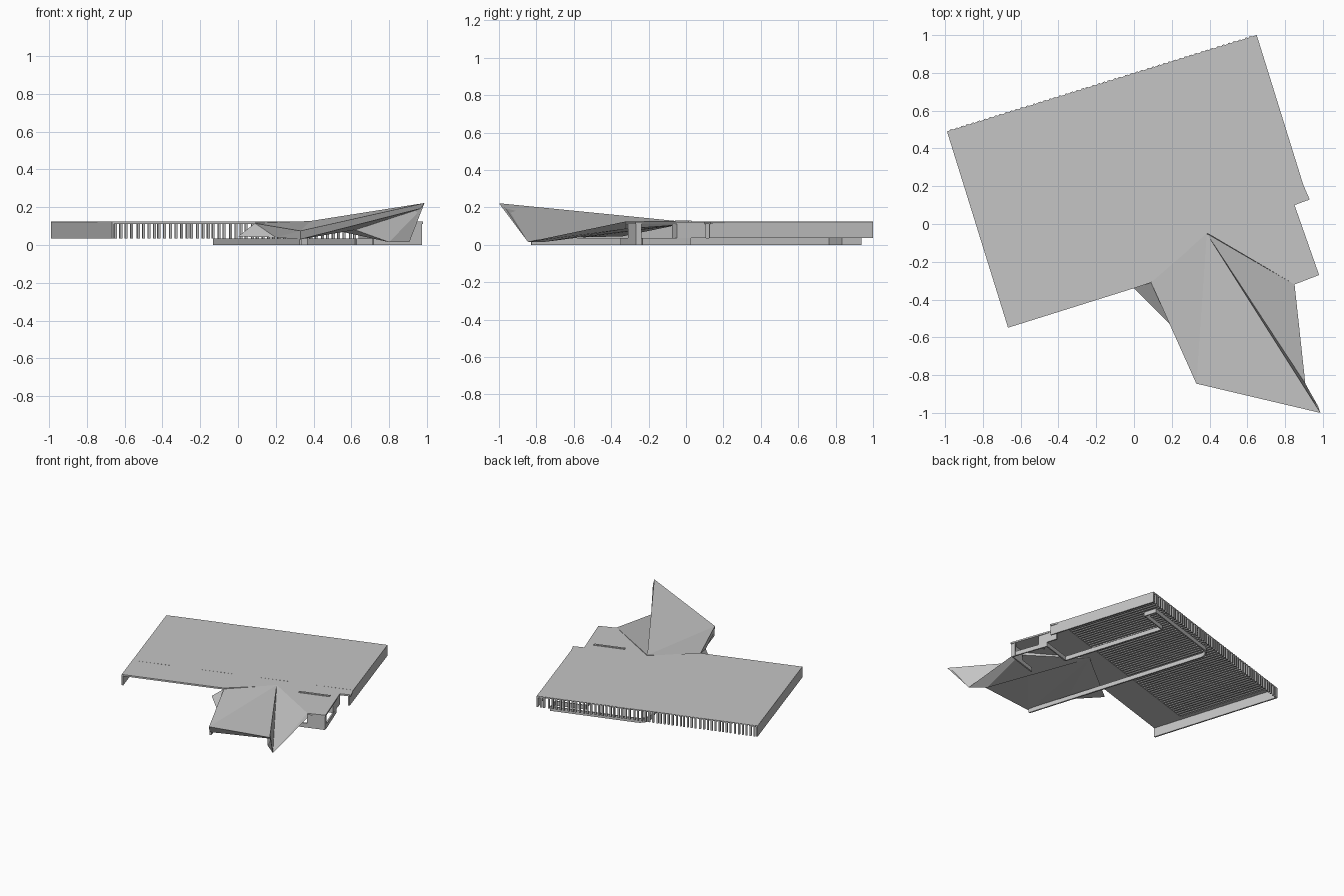
import bpy, bmesh, math, random
from mathutils import Vector

if "Cube" in bpy.data.objects:
    bpy.data.objects.remove(bpy.data.objects["Cube"])

# One concrete grey for the whole building
TONE = (0.56, 0.56, 0.56, 1)
grey = bpy.data.materials.new("light_grey")
grey.use_nodes = True
grey.diffuse_color = TONE
grey.node_tree.nodes["Principled BSDF"].inputs["Base Color"].default_value = TONE

WIDTH, DEPTH = 1.717, 1.088     # hall size along its own turned axes
PANEL = 0.83                    # depth of the corrugated roof field
FLOOR, EAVE, TOP = 0.035, 0.11, 0.123
RIBS, LEFT, RIGHT = 56, 0.05, 1.66
random.seed(4)


def place(s, t, z=0.0):
    """Hall coordinates (along back edge, towards front) to world."""
    return Vector((-0.99 + 0.955 * s + 0.297 * t, 0.49 + 0.297 * s - 0.955 * t, z))


def finish(name, bm):
    bmesh.ops.recalc_face_normals(bm, faces=bm.faces)
    mesh = bpy.data.meshes.new(name)
    bm.to_mesh(mesh)
    bm.free()
    mesh.materials.append(grey)
    obj = bpy.data.objects.new(name, mesh)
    bpy.context.collection.objects.link(obj)
    return obj


def thicken(obj, thick, offset):
    mod = obj.modifiers.new("thickness", "SOLIDIFY")
    mod.thickness, mod.offset = thick, offset


def add_prism(bm, outline, z0, z1):
    face = bm.faces.new([bm.verts.new((p[0], p[1], z0)) for p in outline])
    out = bmesh.ops.extrude_face_region(bm, geom=[face])
    for v in out["geom"]:
        if isinstance(v, bmesh.types.BMVert):
            v.co.z = z1


def add_box(bm, s0, s1, t0, t1, z0, z1):
    add_prism(bm, [place(s0, t0), place(s1, t0), place(s1, t1), place(s0, t1)], z0, z1)


def box(name, *size):
    bm = bmesh.new()
    add_box(bm, *size)
    return finish(name, bm)


def add_strip(bm, lower, upper):
    rows = [[bm.verts.new(p) for p in line] for line in (lower, upper)]
    for i in range(len(lower) - 1):
        bm.faces.new((rows[0][i], rows[0][i + 1], rows[1][i + 1], rows[1][i]))


def path_wall(name, path, z0, z1, thick=0.012):
    """Wall of constant thickness following a path in hall coordinates."""
    bm = bmesh.new()
    add_strip(bm, [place(*p, z0) for p in path], [place(*p, z1) for p in path])
    thicken(finish(name, bm), thick, 0)


# Roof sheet with a very shallow ripple
bm = bmesh.new()
ripple = [(WIDTH * i / (2 * RIBS), TOP + (0.001 if i % 2 else -0.0002)) for i in range(2 * RIBS + 1)]
add_strip(bm, [place(s, 0, z) for s, z in ripple], [place(s, PANEL, z) for s, z in ripple])
thicken(finish("roof_sheet", bm), 0.003, -1)

# Ribs on the underside of the roof
bm = bmesh.new()
pitch = (RIGHT - LEFT) / RIBS
for i in range(RIBS):
    s = LEFT + i * pitch
    add_box(bm, s, s + pitch * 0.55, 0, PANEL, 0.113, 0.121)
finish("roof_ribs", bm)

# Edge beams and the flat front part of the roof
box("left_roof_beam", 0, LEFT, 0, PANEL, EAVE, 0.121)
box("right_roof_beam", RIGHT, WIDTH, 0, PANEL, EAVE, 0.121)
bm = bmesh.new()
front = [place(0, PANEL), place(WIDTH, PANEL), (0.93, 0.13), (0.85, 0.10), (0.98, -0.27),
         (0.85, -0.32), (0.39, -0.05), (0.09, -0.31), (0, -0.34), place(0, DEPTH)]
add_prism(bm, front, EAVE, TOP)
finish("front_roof", bm)

# Slim rooflight curb
box("rooflight_curb", 1.345, 1.585, 0.975, 0.993, TOP, TOP + 0.006)

# End walls
box("left_wall", 0, 0.012, 0, DEPTH, FLOOR, TOP - 0.002)
box("right_wall", WIDTH - 0.012, WIDTH, 0, 0.915, FLOOR, TOP - 0.002)
path_wall("entrance_wall", [(1.635, 0.912), (1.635, 1.07), (1.56, 1.07)], FLOOR, TOP - 0.005)
path_wall("corner_wall", [(1.51, 1.302), (1.645, 1.302), (1.645, 1.275)], 0, TOP - 0.002)

# Row of slightly uneven fins on the back edge
bm = bmesh.new()
for i in range(RIBS):
    s = 0.016 + (i + 0.3 * random.random()) * (WIDTH - 0.03) / RIBS
    add_box(bm, s, s + 0.013, -0.004, 0.01, FLOOR, 0.122)
finish("back_fins", bm)

# Low base walls, rounded at the back corner
radius = 0.08
arc = [(0.87 + radius * (1 - math.cos(a)), 0.04 + radius * (1 - math.sin(a)))
       for a in (math.radians(15 * k) for k in range(7))]
path_wall("outer_base_wall", [(0.87, 1.65)] + arc + [(1.62, 0.04), (1.62, 0.14), (1.38, 0.14),
          (1.38, 1.0)], 0, FLOOR)
path_wall("side_base_wall", [(1.38, 1.0), (1.635, 1.0), (1.645, 1.27)], 0, FLOOR)
path_wall("front_base_wall", [(1.51, 1.302), (1.38, 1.302)], 0, FLOOR)

# Folded entrance canopy with a pointed prow
verts = {
    "ridge": (0.385, -0.05, 0.127), "eave": (0.09, -0.31, 0.115),
    "corner": (0.33, -0.845, 0.075), "tip": (0.987, -1.0, 0.222),
    "foot": (0, -0.34, 0.045), "bend": (0.2, -0.54, 0.04),
    "corner_low": (0.33, -0.84, 0.03), "tip_low": (0.975, -0.965, 0.195),
    "keel": (0.907, -0.845, 0.015), "ridge_low": (0.39, -0.05, 0.105),
    "side": (0.85, -0.32, 0.125), "side_low": (0.85, -0.32, 0.085),
    "keel_in": (0.8, -0.76, 0.015), "mid": (0.62, -0.5, 0.08),
}
faces = [
    "ridge eave corner", "ridge corner tip", "corner corner_low tip_low tip",
    "eave foot bend", "eave bend corner", "corner bend corner_low",
    "corner_low tip_low mid", "corner_low mid ridge_low", "corner_low ridge_low bend",
    "bend ridge_low foot", "foot ridge_low eave", "ridge tip keel",
    "tip tip_low keel", "tip_low keel_in keel", "ridge keel side",
    "keel keel_in side_low side", "ridge_low keel_in side_low",
    "tip_low mid keel_in", "mid ridge_low keel_in",
    "ridge side side_low ridge_low", "ridge ridge_low eave",
]
bm = bmesh.new()
made = {name: bm.verts.new(co) for name, co in verts.items()}
for f in faces:
    bm.faces.new([made[n] for n in f.split()])
finish("entrance_canopy", bm)
